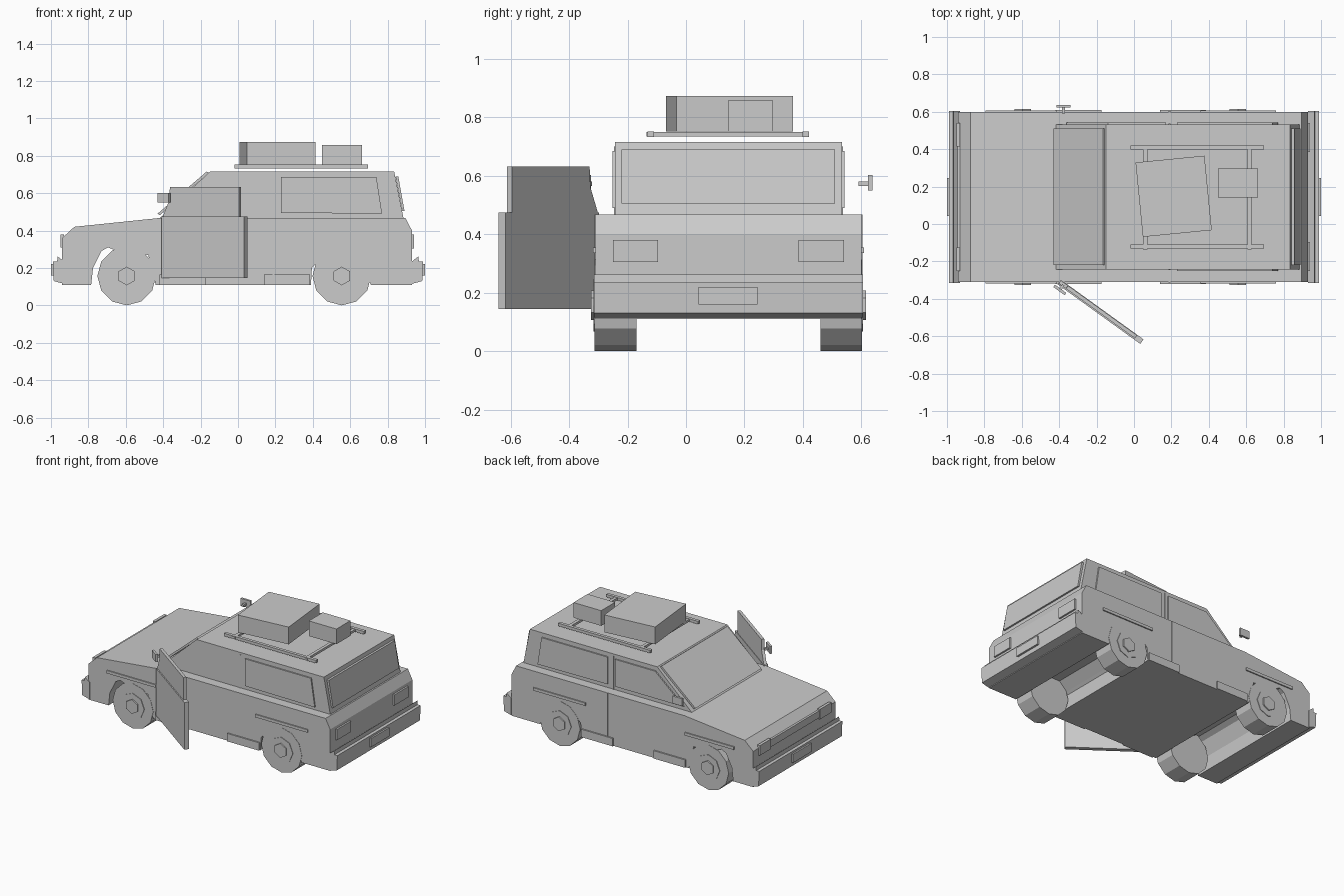
import bpy, bmesh, math
from mathutils import Matrix, Vector

grey = bpy.data.materials.new("plain grey")
grey.diffuse_color = (0.6, 0.6, 0.6, 1)
CY = 0.145          # centre line of the car
HW = 0.455          # half width of the body


def finish(name, bm, matrix=None):
    bmesh.ops.recalc_face_normals(bm, faces=bm.faces)
    if matrix:
        bm.transform(matrix)
    mesh = bpy.data.meshes.new(name)
    bm.to_mesh(mesh)
    bm.free()
    mesh.materials.append(grey)
    ob = bpy.data.objects.new(name, mesh)
    bpy.context.collection.objects.link(ob)
    return ob


def slab(name, profile, y0, y1, matrix=None):
    """Extrude an x-z profile from y0 to y1."""
    bm = bmesh.new()
    face = bm.faces.new([bm.verts.new((x, y0, z)) for x, z in profile])
    new = bmesh.ops.extrude_face_region(bm, geom=[face])["geom"]
    bmesh.ops.translate(bm, vec=(0, y1 - y0, 0),
                        verts=[v for v in new if isinstance(v, bmesh.types.BMVert)])
    return finish(name, bm, matrix)


def box(name, x0, x1, y0, y1, z0, z1, matrix=None):
    return slab(name, [(x0, z0), (x1, z0), (x1, z1), (x0, z1)], y0, y1, matrix)


def disc(name, x, z, r, sides, y0, y1):
    pts = [(x + r * math.sin(math.tau * i / sides), z + r * math.cos(math.tau * i / sides))
           for i in range(sides)]
    return slab(name, pts, y0, y1)


# Lower body with wheel wells running across the full width
slab("body", [(-0.94, 0.11), (-0.785, 0.11), (-0.775, 0.2), (-0.73, 0.29), (-0.695, 0.31),
              (-0.62, 0.28), (-0.48, 0.27), (-0.44, 0.11),
              (0.39, 0.11), (0.395, 0.2), (0.41, 0.215), (0.47, 0.27), (0.64, 0.27), (0.71, 0.11),
              (0.93, 0.11), (0.93, 0.4), (0.895, 0.468), (-0.41, 0.468),
              (-0.875, 0.42), (-0.94, 0.36)], CY - HW, CY + HW)

# Cabin
slab("cabin", [(-0.42, 0.465), (0.885, 0.465), (0.835, 0.715), (-0.15, 0.715)],
     CY - 0.388, CY + 0.388)

# Windscreen and rear window plates
slab("windscreen", [(-0.43, 0.49), (-0.418, 0.482), (-0.155, 0.708), (-0.167, 0.716)],
     CY - 0.365, CY + 0.365)
slab("rear_window", [(0.878, 0.505), (0.89, 0.505), (0.857, 0.69), (0.842, 0.69)],
     CY - 0.365, CY + 0.365)

for side, label in ((-1, "right"), (1, "left")):
    def span(a, b):
        return CY + side * a, CY + side * b

    # Rear side window
    slab(label + "_rear_window", [(0.23, 0.495), (0.77, 0.49), (0.74, 0.685), (0.23, 0.685)],
         *span(0.38, 0.397))
    # Side trim and steps
    for x0, x1 in ((-0.795, -0.415), (0.355, 0.76)):
        box(label + "_trim", x0, x1, *span(0.45, 0.463), 0.335, 0.355)
    for x0, x1 in ((-0.42, -0.175), (0.14, 0.385)):
        box(label + "_step", x0, x1, *span(0.44, 0.465), 0.11, 0.165)
    # Wheels and hubs
    for x in (-0.595, 0.555):
        disc(label + "_tyre", x, 0.157, 0.157, 12, *span(0.315, 0.457))
        disc(label + "_rim", x, 0.157, 0.09, 8, *span(0.45, 0.461))
        disc(label + "_hub", x, 0.157, 0.05, 6, *span(0.45, 0.47))
    # Lamps
    box(label + "_rear_lamp", 0.92, 0.942, *span(0.24, 0.395), 0.305, 0.38)
    box(label + "_headlamp", -0.95, -0.93, *span(0.27, 0.395), 0.31, 0.38)

# Closed door on the left: window and rear seam
slab("left_front_window", [(-0.36, 0.495), (0.17, 0.495), (0.17, 0.685), (-0.14, 0.685)],
     CY + 0.38, CY + 0.397)
for s in (-1, 1):
    box("door_seam", 0.185, 0.195, CY + s * 0.45, CY + s * 0.458, 0.14, 0.468)
    box("door_pillar_seam", 0.185, 0.195, CY + s * 0.38, CY + s * 0.391, 0.468, 0.7)

# Grille between the headlamps
box("grille", -0.945, -0.93, CY - 0.27, CY + 0.27, 0.32, 0.37)

# Bumpers with raised lip, wrapped corners and number plates
for s, label in ((-1, "front"), (1, "rear")):
    slab(label + "_bumper", [(s * 0.93, 0.115), (s * 0.985, 0.13), (s * 0.99, 0.235),
                             (s * 0.967, 0.235), (s * 0.965, 0.262), (s * 0.93, 0.235)],
         CY - 0.46, CY + 0.46)
    box(label + "_plate", s * 0.98, s * 1.0, 0.042, 0.245, 0.16, 0.22)

# Open door on the right, swung out about its hinge
hinge = Matrix.Translation((-0.4, -0.31, 0)) @ Matrix.Rotation(math.radians(-35.8), 4, 'Z')
slab("open_door", [(0, 0.145), (0.545, 0.145), (0.545, 0.475), (0, 0.475)], -0.015, 0.015, hinge)
slab("open_door_window", [(0, 0.47), (0.505, 0.47), (0.505, 0.632), (0.05, 0.632), (0.045, 0.56)],
     -0.008, 0.012, hinge)
# Door mirrors
box("right_mirror", -0.01, 0.065, -0.04, -0.025, 0.55, 0.602, hinge)
box("right_mirror_stem", 0.02, 0.035, -0.027, 0.0, 0.565, 0.58, hinge)
box("left_mirror", -0.415, -0.34, 0.622, 0.637, 0.55, 0.602)
box("left_mirror_stem", -0.385, -0.37, 0.59, 0.624, 0.565, 0.58)

# Roof rack
for y in (-0.12, 0.41):
    box("rack_rail", -0.018, 0.695, y - 0.011, y + 0.011, 0.732, 0.752)
for x in (0.06, 0.618):
    box("rack_bar", x - 0.011, x + 0.011, -0.135, 0.42, 0.734, 0.75)

# Luggage
turn = Matrix.Translation((0.212, 0.148, 0)) @ Matrix.Rotation(math.radians(5.6), 4, 'Z')
box("large_case", -0.185, 0.185, -0.2, 0.2, 0.752, 0.873, turn)
box("small_case", 0.448, 0.662, 0.143, 0.298, 0.752, 0.858)
